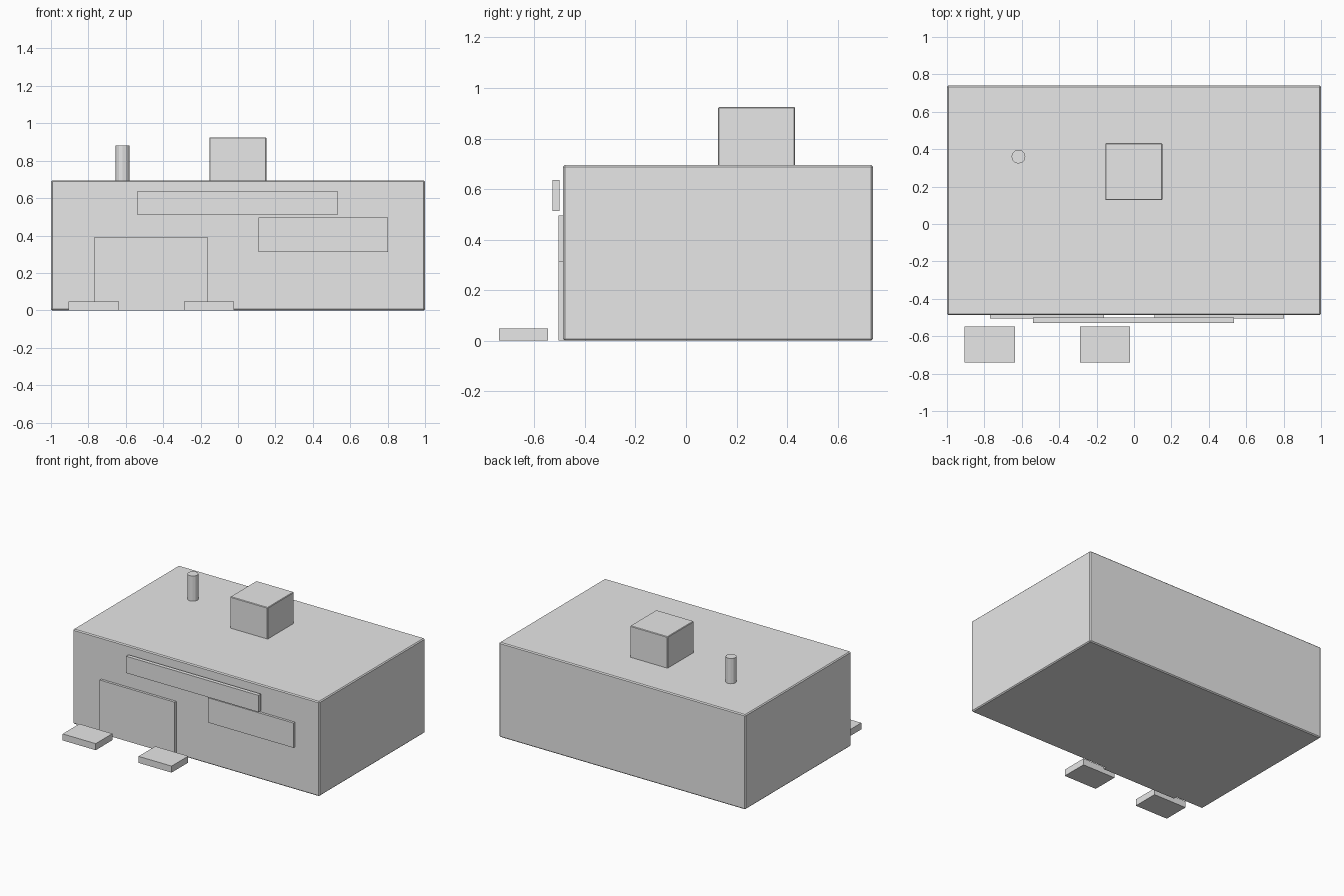
import bpy

if "Cube" in bpy.data.objects:
    bpy.data.objects.remove(bpy.data.objects["Cube"])

grey = bpy.data.materials.new("plain_grey")
grey.diffuse_color = (0.8, 0.8, 0.8, 1)
grey.use_nodes = True
grey.node_tree.nodes["Principled BSDF"].inputs["Base Color"].default_value = grey.diffuse_color


def box(name, x, y, z, bevel=0):
    """Box spanning the (min, max) ranges, with an optional small chamfer."""
    bpy.ops.mesh.primitive_cube_add(size=1)
    ob = bpy.context.object
    ob.name = name
    ob.location = [(a + b) / 2 for a, b in (x, y, z)]
    ob.scale = [b - a for a, b in (x, y, z)]
    bpy.ops.object.transform_apply(location=False, rotation=False, scale=True)
    ob.data.materials.append(grey)
    if bevel:
        mod = ob.modifiers.new("edge", 'BEVEL')
        mod.width = bevel
        mod.segments = 1
    return ob


# Building block and rooftop unit
box("building", (-1, 1), (-0.487, 0.74), (0, 0.695), 0.007)
box("rooftop_unit", (-0.153, 0.152), (0.127, 0.432), (0.69, 0.925), 0.004)

# Flat fittings on the front wall
box("door", (-0.77, -0.16), (-0.505, -0.48), (0, 0.39))
box("window", (0.11, 0.803), (-0.505, -0.48), (0.313, 0.495))
box("sign_board", (-0.54, 0.535), (-0.528, -0.5), (0.512, 0.635))

# Low slabs in front of the door
for name, x in (("left_slab", -0.905), ("right_slab", -0.289)):
    box(name, (x, x + 0.268), (-0.74, -0.547), (0, 0.048))

# Vent pipe on the roof
bpy.ops.mesh.primitive_cylinder_add(vertices=12, radius=0.037, depth=0.19,
                                    location=(-0.618, 0.36, 0.785))
pipe = bpy.context.object
pipe.name = "vent_pipe"
pipe.data.materials.append(grey)
